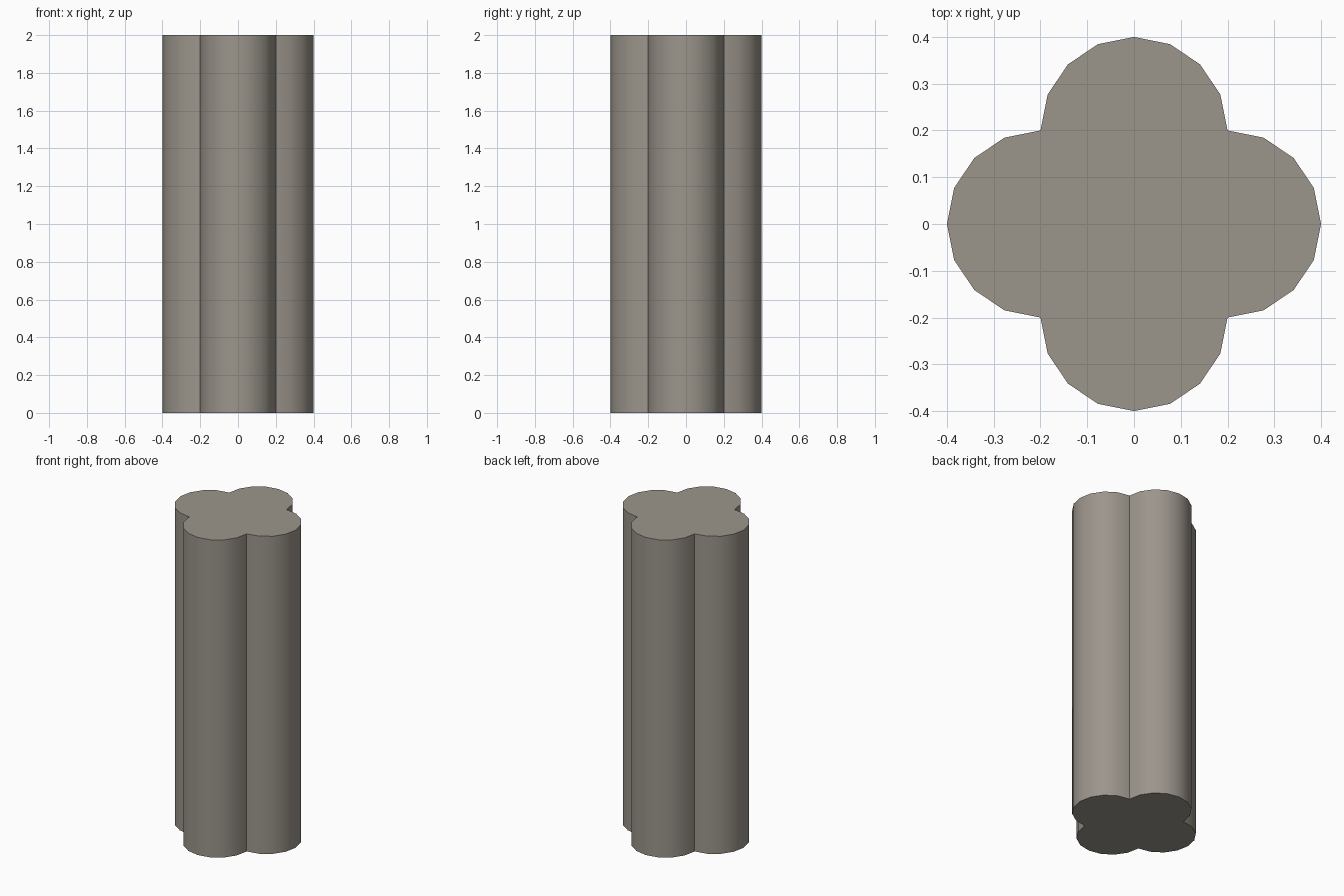
import bpy, bmesh, math

if "Cube" in bpy.data.objects:
    bpy.data.objects.remove(bpy.data.objects["Cube"])

HEIGHT = 2.0
R = 0.2          # lobe radius, also lobe centre offset
SEGMENTS = 8     # facets per half-round lobe

# Warm grey stone
stone = bpy.data.materials.new("warm_grey_stone")
stone.diffuse_color = (0.33, 0.30, 0.26, 1.0)
stone.use_nodes = True
stone.node_tree.nodes["Principled BSDF"].inputs["Base Color"].default_value = stone.diffuse_color

# Four-lobed outline: a half circle on each side of a square core
outline = []
for lobe in range(4):
    turn = lobe * math.pi / 2
    cx, cy = R * math.cos(turn), R * math.sin(turn)
    for i in range(SEGMENTS):
        a = turn - math.pi / 2 + math.pi * i / SEGMENTS
        outline.append((cx + R * math.cos(a), cy + R * math.sin(a)))

# Extrude the outline into the shaft
bm = bmesh.new()
base = bm.faces.new([bm.verts.new((x, y, 0)) for x, y in outline])
top = bmesh.ops.extrude_face_region(bm, geom=[base], use_keep_orig=True)
bmesh.ops.translate(bm, vec=(0, 0, HEIGHT),
                    verts=[g for g in top["geom"] if isinstance(g, bmesh.types.BMVert)])
bmesh.ops.recalc_face_normals(bm, faces=bm.faces)

mesh = bpy.data.meshes.new("pillar_shaft")
bm.to_mesh(mesh)
bm.free()
mesh.materials.append(stone)
pillar = bpy.data.objects.new("pillar_shaft", mesh)
bpy.context.collection.objects.link(pillar)

# Smooth lobes, sharp creases and caps
bpy.context.view_layer.objects.active = pillar
pillar.select_set(True)
bpy.ops.object.shade_smooth_by_angle(angle=math.radians(30))
